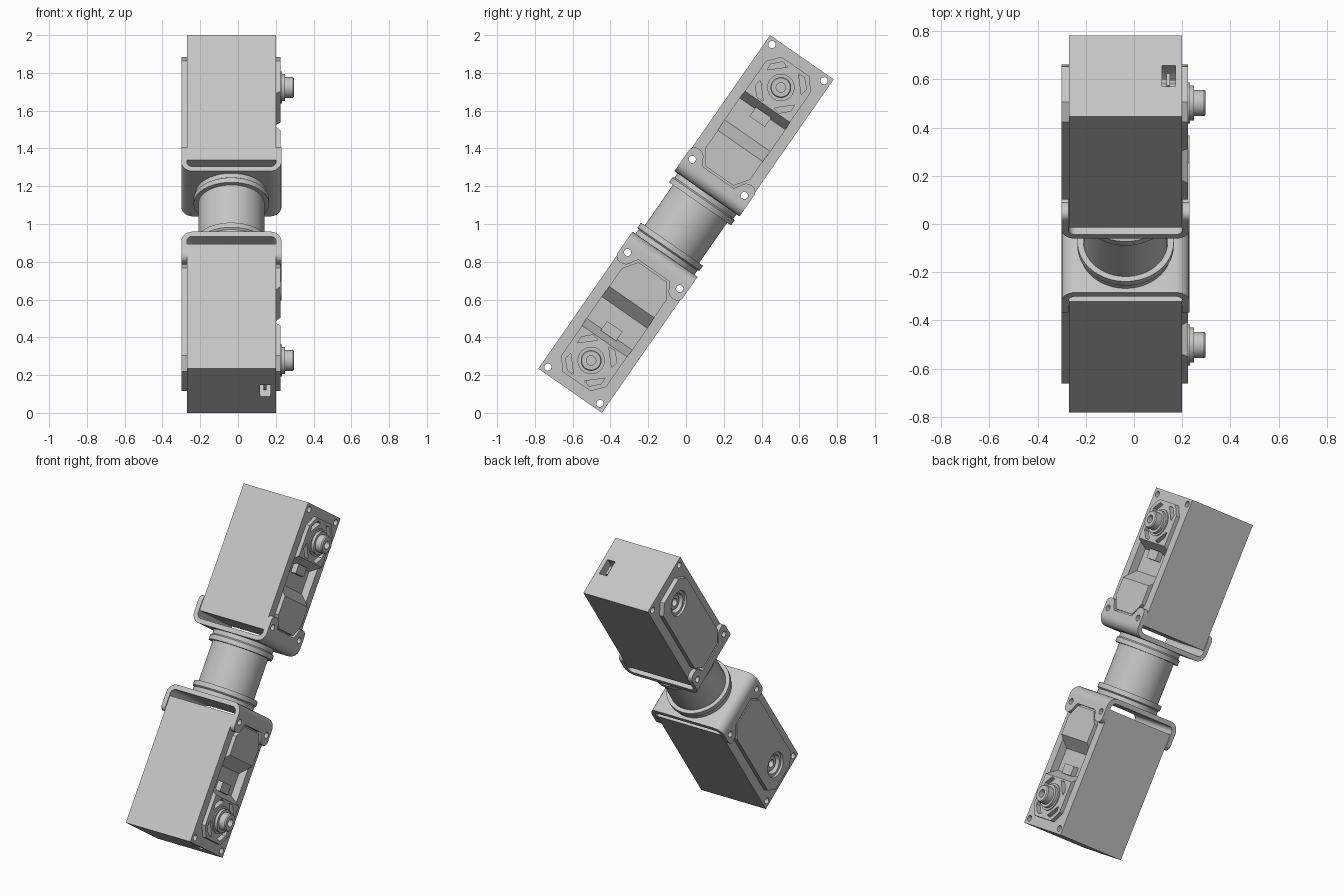
import bpy, bmesh, math
from mathutils import Matrix, Vector

if "Cube" in bpy.data.objects:
    bpy.data.objects.remove(bpy.data.objects["Cube"])

grey = bpy.data.materials.new("plain grey")
grey.use_nodes = True
grey.diffuse_color = (0.56, 0.56, 0.56, 1)
grey.node_tree.nodes["Principled BSDF"].inputs["Base Color"].default_value = grey.diffuse_color

MID = -0.035            # centre of the housings across x
RIGHT, LEFT = 0.2, -0.27  # side walls of a housing
SHAFT = 0.88            # shaft position along the long axis
TILT = math.radians(34.8)


def add(name, bm):
    bmesh.ops.recalc_face_normals(bm, faces=bm.faces)
    mesh = bpy.data.meshes.new(name)
    bm.to_mesh(mesh)
    bm.free()
    mesh.materials.append(grey)
    ob = bpy.data.objects.new(name, mesh)
    bpy.context.collection.objects.link(ob)
    return ob


def prism(name, pts, a, b, axis="x"):
    """Extrude a profile: (y, z) along x, or (x, z) along y."""
    bm = bmesh.new()
    place = (lambda p, d: (d, p[0], p[1])) if axis == "x" else (lambda p, d: (p[0], d, p[1]))
    face = bm.faces.new([bm.verts.new(place(p, a)) for p in pts])
    move = bmesh.ops.extrude_face_region(bm, geom=[face])
    step = Vector(place((0, 0), b - a))
    bmesh.ops.translate(bm, vec=step, verts=[v for v in move["geom"] if isinstance(v, bmesh.types.BMVert)])
    return add(name, bm)


def box(name, x, y, z):
    return prism(name, [(y[0], z[0]), (y[1], z[0]), (y[1], z[1]), (y[0], z[1])], *x)


def lathe(name, profile, matrix, steps=48):
    """Spin (radius, height) points around z, then place the result."""
    bm = bmesh.new()
    verts = [bm.verts.new((r, 0, h)) for r, h in profile]
    edges = [bm.edges.new(pair) for pair in zip(verts, verts[1:])]
    bmesh.ops.spin(bm, geom=verts + edges, cent=(0, 0, 0), axis=(0, 0, 1),
                   angle=math.tau, steps=steps, use_duplicate=False)
    bmesh.ops.remove_doubles(bm, verts=bm.verts, dist=1e-5)
    bm.transform(matrix)
    return add(name, bm)


def along_x(y, z):
    return Matrix.Translation((0, y, z)) @ Matrix.Rotation(math.pi / 2, 4, "Y")


def rod(name, r, x0, x1, y, z, steps=24):
    return lathe(name, [(0, x0), (r, x0), (r, x1), (0, x1)], along_x(y, z), steps)


def arc(cx, cz, r, start, end, n=6):
    return [(cx + r * math.cos(math.radians(start + (end - start) * i / n)),
             cz + r * math.sin(math.radians(start + (end - start) * i / n))) for i in range(n + 1)]


def mirrored(half):
    """Close a half profile across y = 0."""
    return half + [(-y, z) for y, z in reversed(half)]


def cut(ob, cutter, operation="DIFFERENCE"):
    cutter.hide_render = True
    mod = ob.modifiers.new("cut", "BOOLEAN")
    mod.operation, mod.solver, mod.object = operation, "EXACT", cutter


helpers = []


def helper(ob):
    helpers.append(ob)
    return ob


# Housing and its raised side covers
housing = box("housing", (LEFT, RIGHT), (-0.205, 0.205), (0.27, 1.075))
outline = mirrored([(0.09, 0.31), (0.145, 0.385), (0.145, 0.95), (0.09, 1.015)])
front_cover = prism("shaft_cover", outline, RIGHT, 0.225)
rear_cover = prism("rear_cover", outline, -0.30, LEFT)

# U-shaped bracket with rounded bends and screw ears
w, base = 0.265, 0.195
u_shape = ([(MID - w, 0.4)] + arc(MID - w + 0.06, base + 0.06, 0.06, 180, 270)
           + arc(MID + w - 0.06, base + 0.06, 0.06, 270, 360) + [(MID + w, 0.4), (RIGHT + 0.001, 0.4)]
           + arc(RIGHT - 0.029, base + 0.06, 0.03, 0, -90)
           + arc(LEFT + 0.029, base + 0.06, 0.03, 270, 180) + [(LEFT - 0.001, 0.4)])
bracket = prism("bracket", u_shape, -0.21, 0.21, "y")
ears = [(0.22, 0.1)] + arc(0.175, 0.33, 0.035, 0, 90) + arc(0.165, 0.32, 0.045, 90, 160) + [(0.1, 0.30)]
cut(bracket, helper(prism("ear_shape", mirrored(ears), -0.5, 0.5)), "INTERSECT")

# Through holes for the corner screws
for y in (-0.168, 0.168):
    for z in (0.30, 1.04):
        hole = helper(rod("screw_hole", 0.019, -0.5, 0.5, y, z))
        cut(housing, hole)
        if z < 0.5:
            cut(bracket, hole)

# Sloped pocket in the shaft side
slope = [(0.24, 0.49), (0.15, 0.57), (0.15, 0.71), (0.24, 0.765)]
pocket = helper(prism("pocket", slope, -0.146, 0.146, "y"))
cut(housing, pocket)
cut(front_cover, pocket)
tab = box("pocket_tab", (0.14, 0.185), (-0.05, 0.05), (0.66, 0.72))

# Vent slots arranged around the shaft
for k in range(4):
    a = math.radians(45 + 90 * k)
    slot = [(0.1, -0.055), (0.132, -0.035), (0.132, 0.03), (0.105, 0.055)]
    pts = [(r * math.cos(a) - q * math.sin(a), SHAFT + r * math.sin(a) + q * math.cos(a)) for r, q in slot]
    vent = helper(prism("vent", pts, 0.15, 0.3))
    cut(housing, vent)
    cut(front_cover, vent)

# Stepped output shaft with a bored end
shaft = lathe("output_shaft", [(0.085, 0.2), (0.085, 0.232), (0.072, 0.232), (0.072, 0.25), (0.055, 0.25),
                               (0.055, 0.29), (0.05, 0.297), (0.025, 0.297), (0.025, 0.25), (0, 0.25)],
              along_x(0, SHAFT))

# Round bearing recess on the rear cover
recess = helper(rod("recess", 0.08, -0.4, -0.22, 0, SHAFT, 48))
cut(housing, recess)
cut(rear_cover, recess)
bearing = lathe("bearing", [(0.079, -0.22), (0.079, -0.285), (0.062, -0.285), (0.062, -0.25), (0.045, -0.25),
                            (0.045, -0.27), (0.025, -0.27), (0.025, -0.23), (0, -0.23)], along_x(0, SHAFT))

# Connector socket in the end wall
socket = helper(prism("socket", arc(0.03, 1.07, 0.025, -90, 90) + arc(-0.03, 1.07, 0.025, 90, 270), 0.117, 0.172))
socket.data.transform(Matrix.Translation((0, 0, 1.05)) @ Matrix.Diagonal((1, 1, 3, 1)) @ Matrix.Translation((0, 0, -1.07)))
cut(housing, socket)
tongue = box("socket_tongue", (0.135, 0.15), (-0.03, 0.03), (0.97, 1.05))

# Bake the cuts and discard the helpers
parts = [housing, front_cover, rear_cover, bracket, tab, shaft, bearing, tongue]
bpy.context.view_layer.update()
graph = bpy.context.evaluated_depsgraph_get()
baked = [bpy.data.meshes.new_from_object(p.evaluated_get(graph)) for p in parts]
for part, mesh in zip(parts, baked):
    part.modifiers.clear()
    part.data = mesh
for ob in helpers:
    bpy.data.objects.remove(ob)

# Connecting tube with a stepped collar at each end
half = [(0, 0.2), (0.19, 0.2), (0.19, 0.168), (0.2, 0.16), (0.2, 0.13), (0.175, 0.13)]
tube = lathe("connecting_tube", half + [(r, -h) for r, h in reversed(half)],
             Matrix.Translation((MID, 0, 0)), 64)

# Tilt the assembly and repeat the unit at the lower end
pose = Matrix.Translation((0, 0, 1)) @ Matrix.Rotation(-TILT, 4, "X")
flip = Matrix.Rotation(math.pi, 4, "X")
tube.matrix_world = pose
finished = [tube]
for part in parts:
    lower = part.copy()
    bpy.context.collection.objects.link(lower)
    lower.name, part.name = "lower_" + part.name.split(".")[0], "upper_" + part.name
    part.matrix_world, lower.matrix_world = pose, pose @ flip
    finished += [part, lower]

# Smooth the round parts, keep hard edges sharp
bpy.ops.object.select_all(action="DESELECT")
for ob in finished:
    ob.select_set(True)
bpy.context.view_layer.objects.active = tube
bpy.ops.object.shade_smooth_by_angle(angle=math.radians(30))
